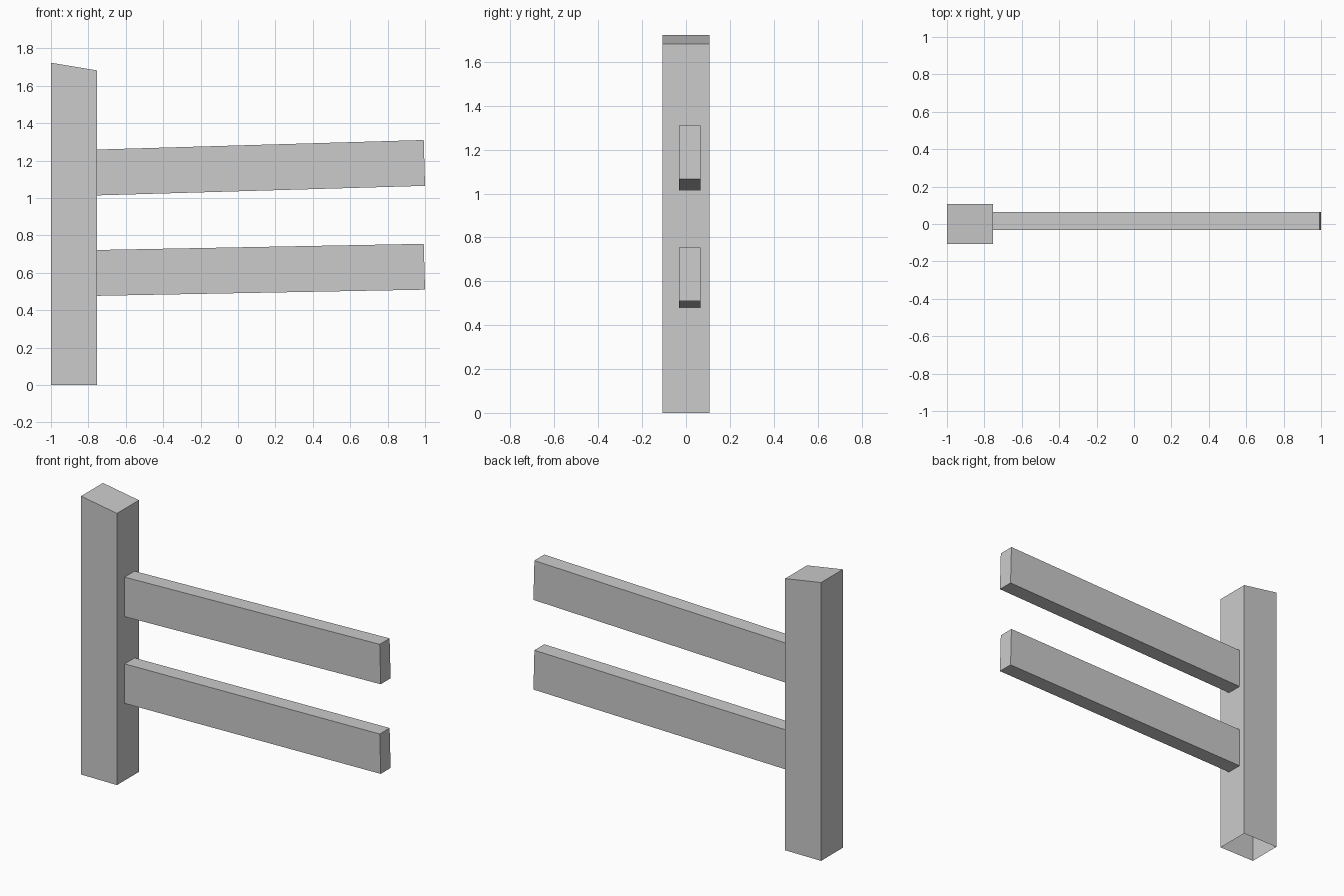
import bpy
import bmesh

cube = bpy.data.objects.get("Cube")
if cube:
    bpy.data.objects.remove(cube, do_unlink=True)

grey = bpy.data.materials.new("plain_grey")
grey.use_nodes = True
colour = (0.6, 0.6, 0.6, 1)
grey.diffuse_color = colour
grey.node_tree.nodes["Principled BSDF"].inputs["Base Color"].default_value = colour


def beam(name, profile, y_front, y_back, open_side):
    """Extrude an x-z outline along y, leaving one numbered side open."""
    bm = bmesh.new()
    front = [bm.verts.new((x, y_front, z)) for x, z in profile]
    back = [bm.verts.new((x, y_back, z)) for x, z in profile]
    bm.faces.new(front)
    bm.faces.new(back[::-1])
    count = len(profile)
    for i in range(count):
        if i != open_side:
            j = (i + 1) % count
            bm.faces.new((front[j], front[i], back[i], back[j]))
    mesh = bpy.data.meshes.new(name)
    bm.to_mesh(mesh)
    bm.free()
    mesh.materials.append(grey)
    obj = bpy.data.objects.new(name, mesh)
    bpy.context.collection.objects.link(obj)
    return obj


# Post with a sloping top and an open base
POST_SIDE = -0.754
beam("post", [(-1, 0), (POST_SIDE, 0), (POST_SIDE, 1.682), (-1, 1.723)],
     -0.107, 0.107, open_side=0)

# Rails rising away from the post, open where they butt against it
HEIGHT = 0.245
for name, start, end in (("upper_rail", 1.014, 1.065), ("lower_rail", 0.477, 0.51)):
    beam(name, [(POST_SIDE, start), (1, end), (0.993, end + HEIGHT),
                (POST_SIDE, start + HEIGHT)], -0.032, 0.065, open_side=3)
